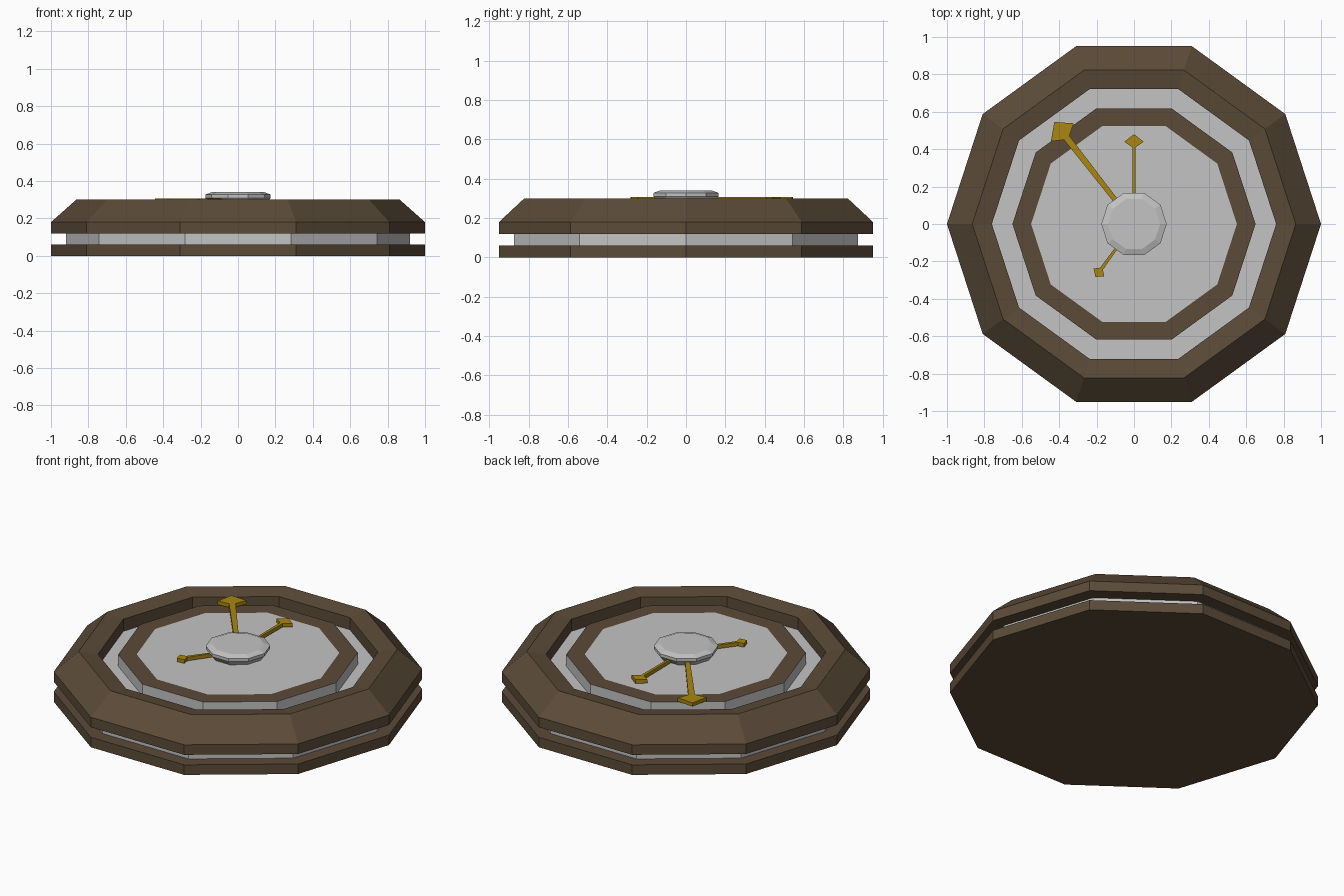
import bpy, bmesh, math

cube = bpy.data.objects.get("Cube")
if cube:
    bpy.data.objects.remove(cube, do_unlink=True)

SIDES = 10


def material(name, rgb):
    mat = bpy.data.materials.new(name)
    mat.use_nodes = True
    mat.diffuse_color = (*rgb, 1)
    mat.node_tree.nodes["Principled BSDF"].inputs["Base Color"].default_value = (*rgb, 1)
    return mat


brown = material("dark_brown", (0.105, 0.07, 0.04))
grey = material("light_grey", (0.55, 0.55, 0.55))
gold = material("gold", (0.40, 0.24, 0.006))


def finish(name, bm, mats):
    bmesh.ops.recalc_face_normals(bm, faces=bm.faces)
    mesh = bpy.data.meshes.new(name)
    bm.to_mesh(mesh)
    bm.free()
    for mat in mats:
        mesh.materials.append(mat)
    obj = bpy.data.objects.new(name, mesh)
    bpy.context.collection.objects.link(obj)
    return obj


def lathe(name, profile, mats, hollow=False, second=()):
    """Turn a (radius, z) profile into a ten-sided solid; 'second' lists bands in the second colour."""
    bm = bmesh.new()
    rings = []
    for r, z in profile:
        angles = [math.tau * i / SIDES for i in range(SIDES)]
        rings.append([bm.verts.new((r * math.cos(a), r * math.sin(a), z)) for a in angles])
    for k in range(len(rings) if hollow else len(rings) - 1):
        low, high = rings[k], rings[(k + 1) % len(rings)]
        for i in range(SIDES):
            j = (i + 1) % SIDES
            face = bm.faces.new((low[i], low[j], high[j], high[i]))
            face.material_index = int(k in second)
    if not hollow:
        bm.faces.new(rings[0])
        bm.faces.new(rings[-1])
    return finish(name, bm, mats)


def hand(name, direction, neck, barb, tip, spread, shaft):
    """Arrow-headed hand lying on the dial, pointing along direction."""
    bm = bmesh.new()
    half = [(0.10, shaft * 0.7), (neck, shaft), (barb, spread)]
    outline = half + [(tip, 0)] + [(u, -w) for u, w in reversed(half)]
    c, s = math.cos(direction), math.sin(direction)
    face = bm.faces.new([bm.verts.new((u * c - w * s, u * s + w * c, 0.285)) for u, w in outline])
    top = bmesh.ops.extrude_face_region(bm, geom=[face])["geom"]
    verts = [v for v in top if isinstance(v, bmesh.types.BMVert)]
    bmesh.ops.translate(bm, verts=verts, vec=(0, 0, 0.022))
    return finish(name, bm, [gold])


# Case: flat back plate and bevelled outer ring
lathe("back_plate", [(1, 0), (1, 0.06)], [brown])
lathe("outer_ring", [(0.9, 0.12), (1, 0.12), (1, 0.18), (0.865, 0.30), (0.76, 0.283), (0.76, 0.12)],
      [brown], hollow=True)

# Inner body: side groove, channel floor and raised dial with a brown border band
lathe("dial_body", [(0.92, 0.06), (0.92, 0.12), (0.76, 0.12), (0.76, 0.21), (0.65, 0.21),
                    (0.65, 0.28), (0.55, 0.28)], [grey, brown], second=(5,))

# Centre hub
lathe("hub", [(0.15, 0.28), (0.175, 0.31), (0.175, 0.328), (0.14, 0.34)], [grey])

# Hands
hand("long_hand", math.radians(128), 0.585, 0.622, 0.692, 0.078, 0.018)
hand("middle_hand", math.radians(90), 0.41, 0.44, 0.48, 0.052, 0.009)
hand("short_hand", math.radians(234), 0.295, 0.32, 0.35, 0.035, 0.009)
